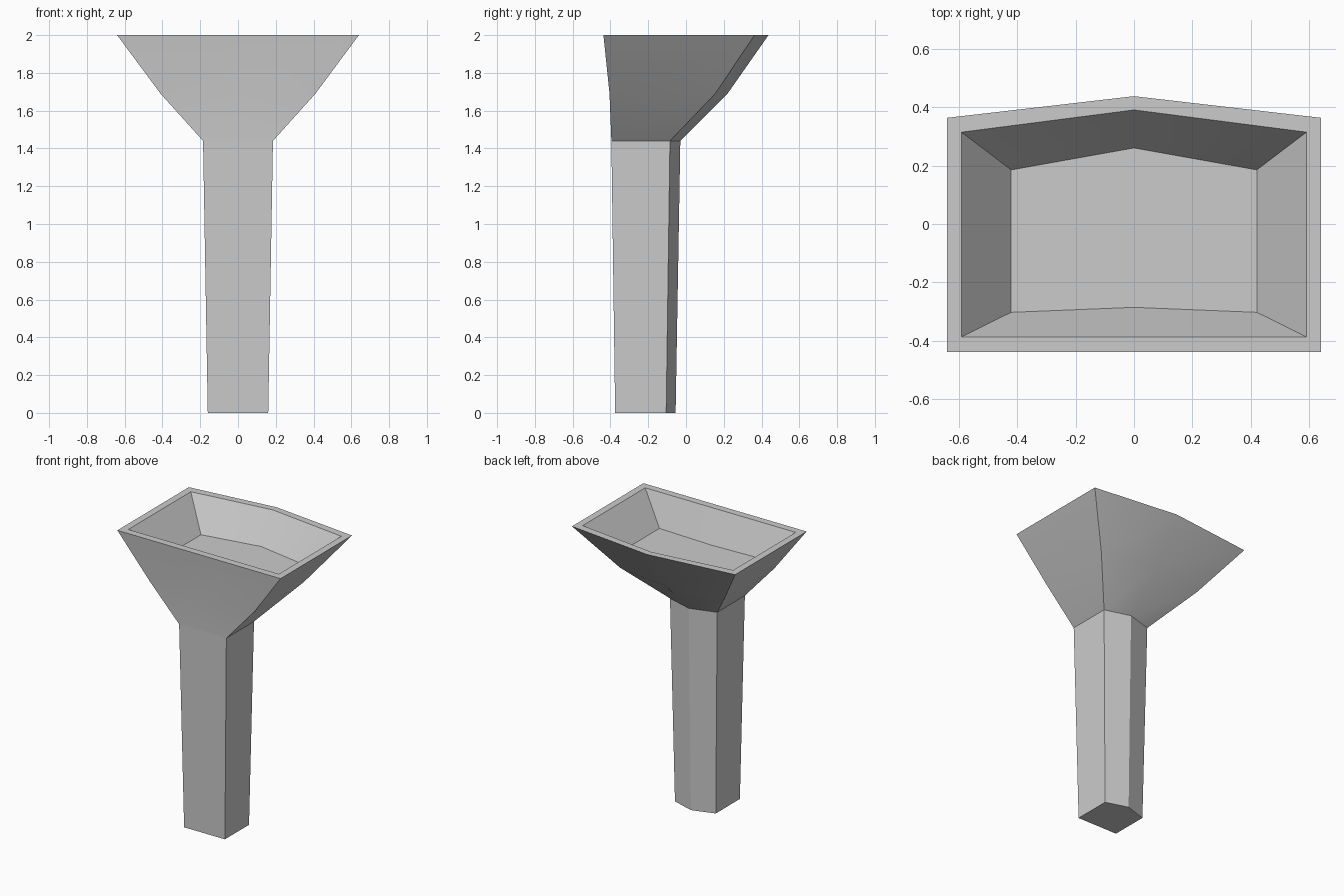
import bpy, bmesh, math

cube = bpy.data.objects.get("Cube")
if cube:
    bpy.data.objects.remove(cube)

grey = bpy.data.materials.new("grey_ceramic")
grey.use_nodes = True
colour = (0.6, 0.6, 0.6, 1)
grey.diffuse_color = colour
grey.node_tree.nodes["Principled BSDF"].inputs["Base Color"].default_value = colour


def loft(name, sections, cap_start=False, cap_end=False):
    """Skin a stack of mirrored sections: half width, front, front middle, back corner, back middle, z."""
    bm = bmesh.new()
    rings = []
    for w, front, front_mid, back, back_mid, z in sections:
        outline = [(-w, front), (0, front_mid), (w, front), (w, back), (0, back_mid), (-w, back)]
        rings.append([bm.verts.new((x, y, z)) for x, y in outline])
    for low, high in zip(rings, rings[1:]):
        for i in range(len(low)):
            j = (i + 1) % len(low)
            bm.faces.new((low[i], low[j], high[j], high[i]))
    if cap_start:
        bm.faces.new(rings[0][::-1])
    if cap_end:
        bm.faces.new(rings[-1])
    mesh = bpy.data.meshes.new(name)
    bm.to_mesh(mesh)
    bm.free()
    mesh.materials.append(grey)
    obj = bpy.data.objects.new(name, mesh)
    bpy.context.collection.objects.link(obj)
    bpy.ops.object.select_all(action="DESELECT")
    obj.select_set(True)
    bpy.context.view_layer.objects.active = obj
    bpy.ops.object.shade_smooth_by_angle(angle=math.radians(30))
    return obj


# Section shared by the pedestal top and the basin underside
neck = (0.185, -0.395, -0.395, -0.085, -0.03, 1.44)

# Tapered pedestal with a pointed back
loft("pedestal", [(0.16, -0.375, -0.375, -0.105, -0.055, 0), neck], cap_start=True)

# Flared basin: outside, flat rim, sloping inside walls and floor
loft("basin", [
    neck,
    (0.41, -0.405, -0.405, 0.155, 0.22, 1.69),
    (0.64, -0.437, -0.437, 0.363, 0.437, 2),
    (0.59, -0.386, -0.386, 0.314, 0.39, 2),
    (0.42, -0.302, -0.285, 0.185, 0.26, 1.79),
], cap_end=True)
